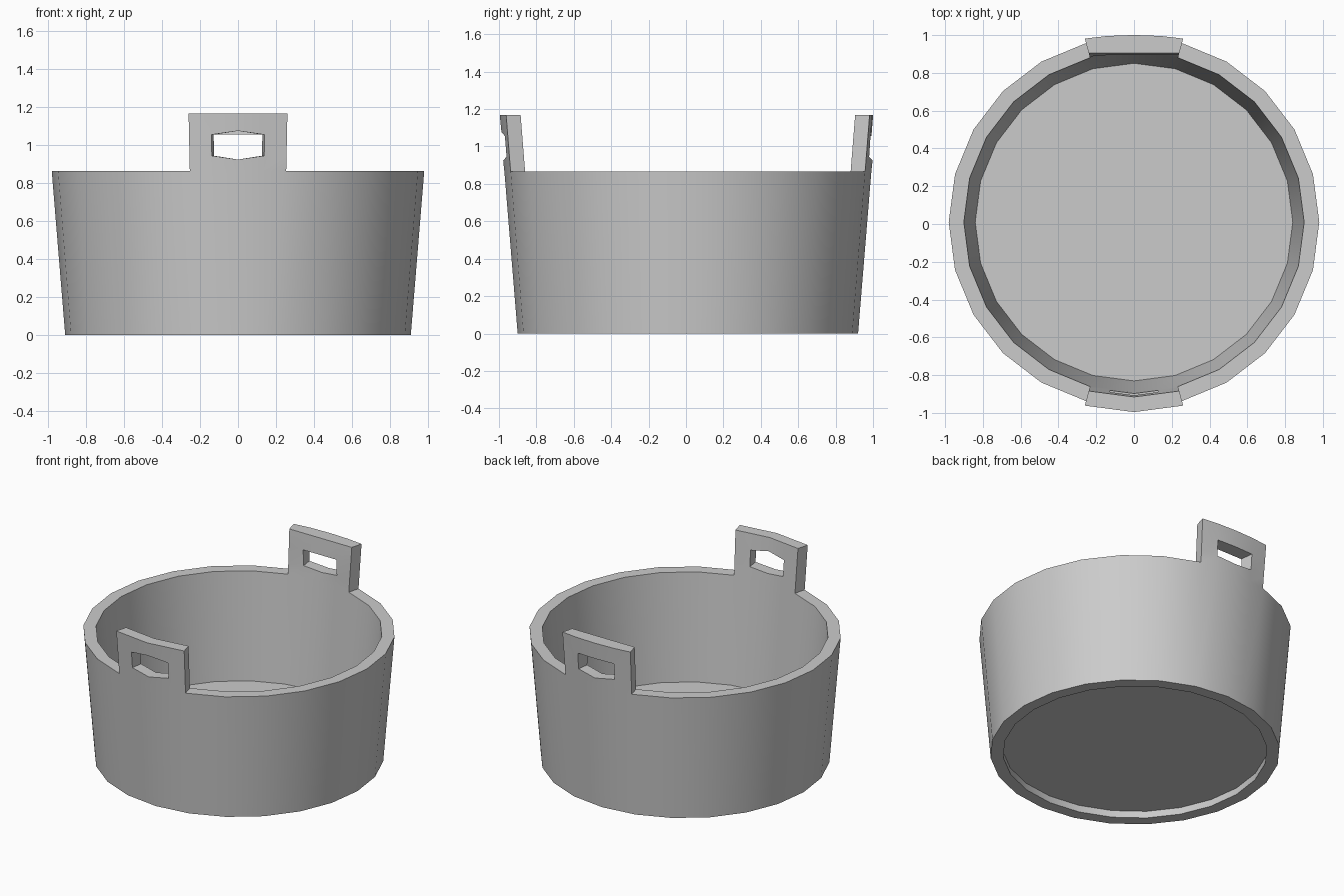
import bpy, bmesh, math
from mathutils import Vector

cube = bpy.data.objects.get("Cube")
if cube:
    bpy.data.objects.remove(cube)

SIDES = 24
STEP = 2 * math.pi / SIDES
CENTRE_Y = 0.01
RIM, HEIGHT = 0.865, 1.168
ROWS = [0, RIM, 0.945, 1.056, HEIGHT]
HOLE = 0.54                     # half width of the grip hole, as part of a facet

grey = bpy.data.materials.new("Grey")
grey.use_nodes = True
grey.diffuse_color = (0.6, 0.6, 0.6, 1)
grey.node_tree.nodes["Principled BSDF"].inputs["Base Color"].default_value = (0.6, 0.6, 0.6, 1)


def finish(name, bm):
    bmesh.ops.recalc_face_normals(bm, faces=bm.faces)
    mesh = bpy.data.meshes.new(name)
    bm.to_mesh(mesh)
    bm.free()
    mesh.materials.append(grey)
    obj = bpy.data.objects.new(name, mesh)
    bpy.context.collection.objects.link(obj)
    bpy.ops.object.select_all(action="DESELECT")
    obj.select_set(True)
    bpy.context.view_layer.objects.active = obj
    bpy.ops.object.shade_smooth_by_angle(angle=math.radians(30))


# Columns around the tub, in facet units, with extra ones beside the grip holes
FRONT, BACK = SIDES * 3 // 4, SIDES // 4
columns = list(range(SIDES))
for mid in (FRONT, BACK):
    columns += [mid - HOLE, mid + HOLE]
columns.sort()


def point(col, row, inner):
    """Point on the tapered, faceted shell."""
    low = math.floor(col)
    a, b = (Vector((math.cos(k * STEP), math.sin(k * STEP), 0)) for k in (low, low + 1))
    z = ROWS[row]
    radius = (0.83 if inner else 0.91) + 0.082 * z
    p = a.lerp(b, col - low) * radius
    # Grip holes dip at the bottom; only the front one is arched at the top
    if row == 2 and col in (FRONT, BACK):
        z -= 0.02
    if row == 3 and col == FRONT:
        z += 0.02
    # The back handle flattens towards its top
    if row >= 3 and abs(col - BACK) < 1:
        p.y = radius * math.cos(STEP) + (0 if inner else 0.019 * (1 - abs(col - BACK) / 2))
    return (p.x, p.y + CENTRE_Y, z)


# Tub wall and both handles as one shell of cells
cells = set()
count = len(columns)
for i in range(count):
    cells.add((i, 0))
    following = columns[i + 1] if i + 1 < count else SIDES
    middle = (columns[i] + following) / 2
    offset = min(abs(middle - FRONT), abs(middle - BACK))
    if offset < 1:
        cells |= {(i, 1), (i, 3)}
        if offset > HOLE:
            cells.add((i, 2))

bm = bmesh.new()
verts = {}


def vert(i, row, inner):
    key = (i % count, row, inner)
    if key not in verts:
        verts[key] = bm.verts.new(point(columns[i % count], row, inner))
    return verts[key]


for i, r in cells:
    corners = [(i, r), (i + 1, r), (i + 1, r + 1), (i, r + 1)]
    bm.faces.new([vert(*c, False) for c in corners])
    bm.faces.new([vert(*c, True) for c in reversed(corners)])
    # Close the thickness wherever there is no neighbouring cell
    neighbours = [(i, r - 1), ((i + 1) % count, r), (i, r + 1), ((i - 1) % count, r)]
    for k, other in enumerate(neighbours):
        if other not in cells:
            p, q = corners[k], corners[(k + 1) % 4]
            bm.faces.new([vert(*q, False), vert(*p, False), vert(*p, True), vert(*q, True)])
finish("tub_wall_with_handles", bm)

# Recessed floor disc
bm = bmesh.new()
bmesh.ops.create_cone(bm, cap_ends=True, segments=SIDES, radius1=0.838, radius2=0.845, depth=0.08)
bmesh.ops.translate(bm, verts=bm.verts, vec=(0, CENTRE_Y, 0.09))
finish("tub_floor", bm)
